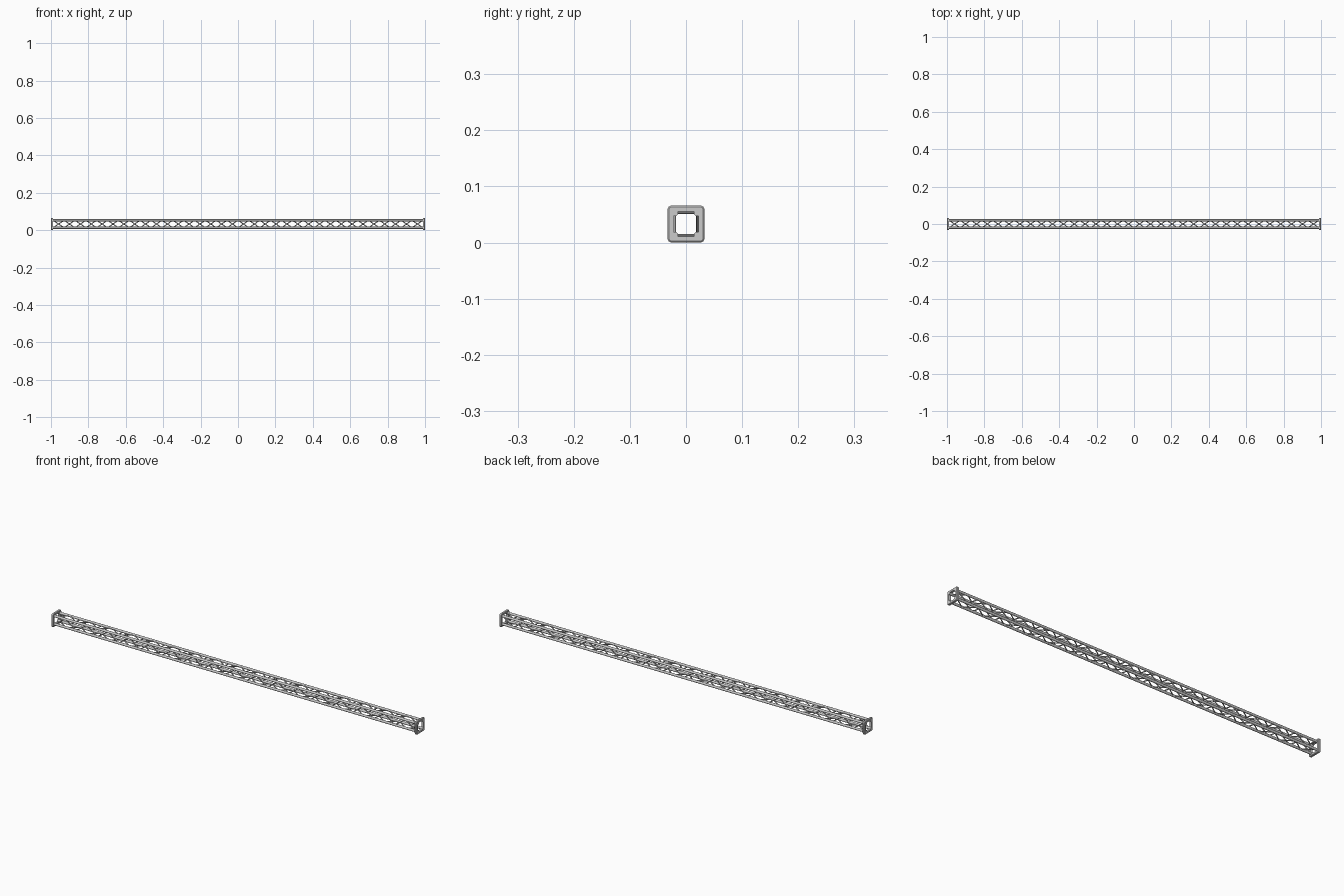
import bpy, bmesh, math
from mathutils import Vector

if "Cube" in bpy.data.objects:
    bpy.data.objects.remove(bpy.data.objects["Cube"])

L = 1.0        # half length
CZ = 0.033     # beam axis height
C = 0.02       # chord offset from the axis
R_CHORD = 0.006
R_LACE = 0.0026
BAYS = 34
PLATE = 0.012


def finish(name, bm):
    bmesh.ops.recalc_face_normals(bm, faces=bm.faces)
    me = bpy.data.meshes.new(name)
    bm.to_mesh(me)
    bm.free()
    ob = bpy.data.objects.new(name, me)
    bpy.context.collection.objects.link(ob)
    bpy.context.view_layer.objects.active = ob
    ob.select_set(True)
    bpy.ops.object.shade_smooth_by_angle(angle=math.radians(40))
    ob.select_set(False)
    return ob


def rod(bm, a, b, r, n):
    a, b = Vector(a), Vector(b)
    d = b - a
    m = d.to_track_quat('Z', 'Y').to_matrix().to_4x4()
    m.translation = (a + b) / 2
    bmesh.ops.create_cone(bm, cap_ends=True, segments=n, radius1=r,
                          radius2=r, depth=d.length, matrix=m)


def rounded_square(half, r, n=4):
    pts = []
    for k, (sy, sz) in enumerate([(1, 1), (-1, 1), (-1, -1), (1, -1)]):
        for i in range(n + 1):
            t = math.pi / 2 * (k + i / n)
            pts.append((sy * (half - r) + r * math.cos(t),
                        sz * (half - r) + r * math.sin(t)))
    return pts


# four long corner tubes
for sy, yname in ((-1, "front"), (1, "back")):
    for sz, zname in ((-1, "lower"), (1, "upper")):
        bm = bmesh.new()
        y, z = sy * C, CZ + sz * C
        rod(bm, (-L, y, z), (L, y, z), R_CHORD, 16)
        finish(f"chord_{zname}_{yname}", bm)

# zigzag lacing on four sides, opposite sides run in opposite phase
x0 = L - PLATE
step = 2 * x0 / BAYS
for k, name in enumerate(("front", "top", "back", "bottom")):
    bm = bmesh.new()
    ang = k * math.pi / 2
    cs, sn = round(math.cos(ang)), round(math.sin(ang))

    def at(i):
        u, v = -C, (C if i % 2 else -C)
        return (-x0 + i * step, u * cs + v * sn, CZ - u * sn + v * cs)

    for i in range(BAYS):
        rod(bm, at(i), at(i + 1), R_LACE, 8)
    finish(f"lacing_{name}", bm)

# end frames: a bevelled ring profile swept round a rounded square
profile = [(0, 0.0225, 0.003), (0, 0.0305, 0.005), (0.002, 0.0328, 0.007),
           (PLATE - 0.002, 0.0328, 0.007), (PLATE, 0.0305, 0.005),
           (PLATE, 0.0225, 0.003)]
for s, name in ((-1, "left"), (1, "right")):
    bm = bmesh.new()
    rings = []
    for d, half, r in profile:
        rings.append([bm.verts.new((s * (L - d), y, CZ + z))
                      for y, z in rounded_square(half, r)])
    for a, b in zip(rings, rings[1:] + rings[:1]):
        for i in range(len(a)):
            j = (i + 1) % len(a)
            bm.faces.new((a[i], a[j], b[j], b[i]))
    finish(f"end_frame_{name}", bm)
